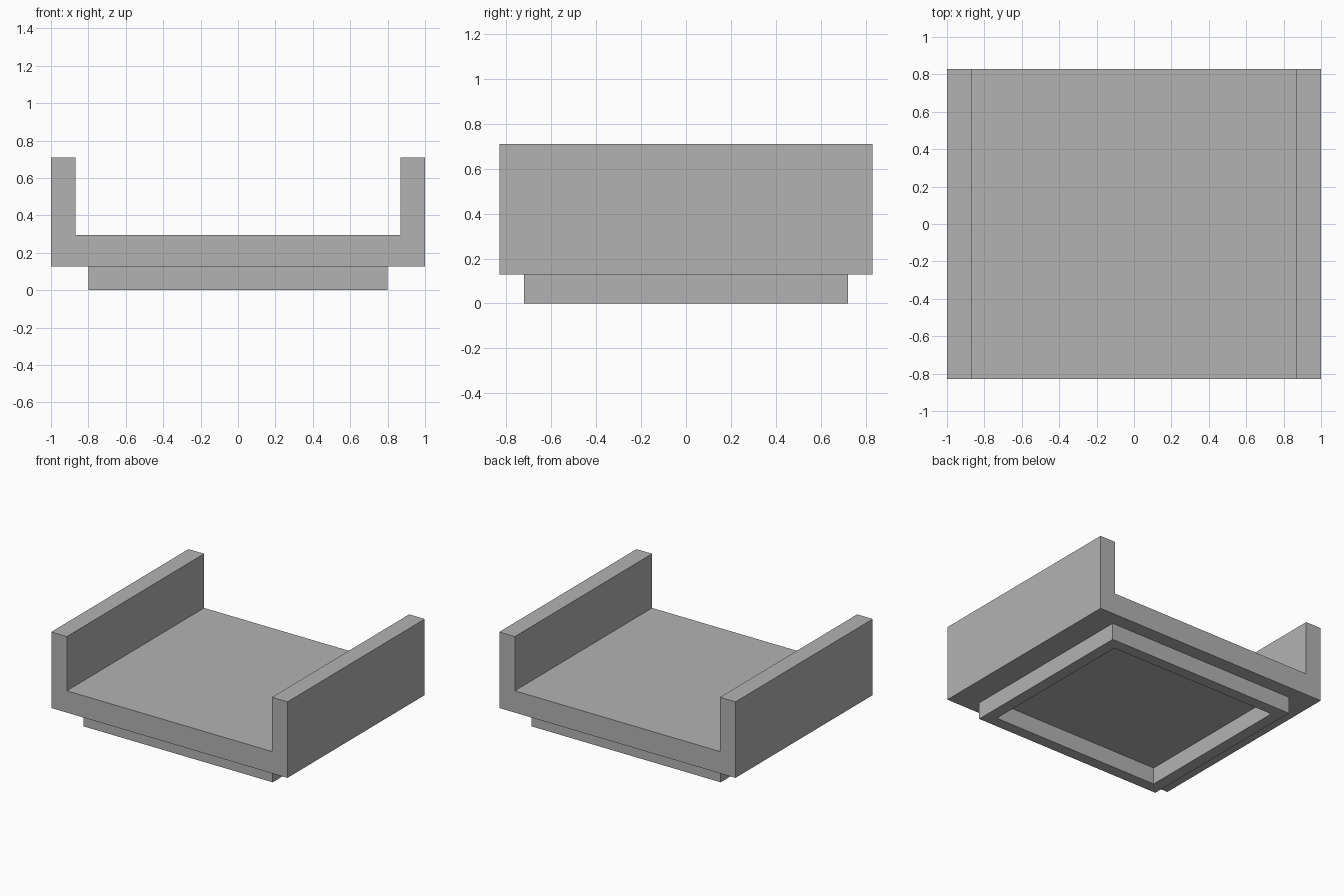
import bpy
import bmesh
from mathutils import Vector

default = bpy.data.objects.get("Cube")
if default:
    bpy.data.objects.remove(default, do_unlink=True)

HALF_X, HALF_Y = 1.0, 0.83          # tray footprint
FOOT_Z, FLOOR_Z, TOP_Z = 0.128, 0.295, 0.71
INNER_X = 0.868                     # inside face of the side walls

grey = bpy.data.materials.new("plain_grey")
grey.use_nodes = True
grey.diffuse_color = (0.45, 0.45, 0.45, 1)
grey.node_tree.nodes["Principled BSDF"].inputs["Base Color"].default_value = grey.diffuse_color


def extrude_to_object(name, bm, offset):
    """Extrude the flat faces by offset into a closed solid object."""
    flat = bm.faces[:]
    result = bmesh.ops.extrude_face_region(bm, geom=flat, use_keep_orig=True)
    moved = [v for v in result["geom"] if isinstance(v, bmesh.types.BMVert)]
    bmesh.ops.translate(bm, verts=moved, vec=Vector(offset))
    bmesh.ops.recalc_face_normals(bm, faces=bm.faces[:])
    mesh = bpy.data.meshes.new(name)
    bm.to_mesh(mesh)
    bm.free()
    mesh.materials.append(grey)
    obj = bpy.data.objects.new(name, mesh)
    bpy.context.collection.objects.link(obj)
    return obj


# Tray: U-shaped profile, mirrored across x and swept front to back
half = [(HALF_X, FOOT_Z), (HALF_X, TOP_Z), (INNER_X, TOP_Z), (INNER_X, FLOOR_Z)]
profile = half + [(-x, z) for x, z in reversed(half)]
bm = bmesh.new()
bm.faces.new([bm.verts.new((x, -HALF_Y, z)) for x, z in profile])
extrude_to_object("tray", bm, (0, 2 * HALF_Y, 0))

# Foot: rectangular rim, hollow underneath
corners = [(-1, -1), (1, -1), (1, 1), (-1, 1)]
bm = bmesh.new()
outer, inner = [
    [bm.verts.new((sx * hx, sy * hy, 0)) for sx, sy in corners]
    for hx, hy in ((0.80, 0.723), (0.712, 0.636))
]
for i in range(4):
    j = (i + 1) % 4
    bm.faces.new((outer[i], outer[j], inner[j], inner[i]))
bmesh.ops.dissolve_limit  # rim stays as four mitred faces
extrude_to_object("foot_rim", bm, (0, 0, FOOT_Z))
